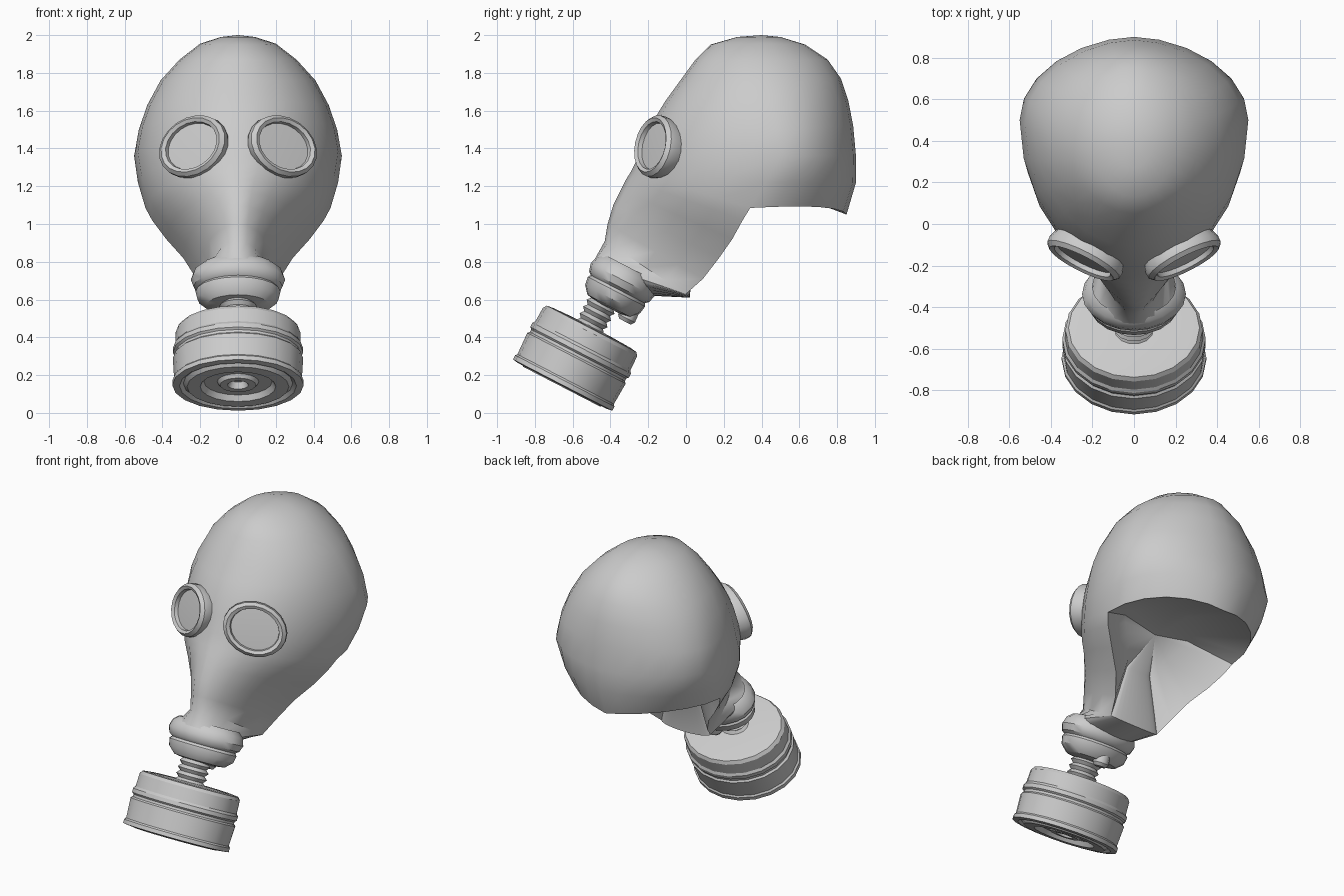
import bpy, bmesh, math
from mathutils import Vector

if "Cube" in bpy.data.objects:
    bpy.data.objects.remove(bpy.data.objects["Cube"])


def finish(bm, name, angle=35):
    bmesh.ops.recalc_face_normals(bm, faces=bm.faces)
    me = bpy.data.meshes.new(name)
    bm.to_mesh(me)
    bm.free()
    ob = bpy.data.objects.new(name, me)
    bpy.context.collection.objects.link(ob)
    bpy.ops.object.select_all(action='DESELECT')
    ob.select_set(True)
    bpy.context.view_layer.objects.active = ob
    bpy.ops.object.shade_smooth_by_angle(angle=math.radians(angle))
    return ob


def lathe(name, profile, origin, u, v, n, seg=20, angle=35):
    """Oval lathe: profile of (radius, depth along n); u and v carry the oval scale."""
    bm = bmesh.new()
    o, u, v, n = map(Vector, (origin, u, v, n))
    rings = []
    for r, d in profile:
        if r == 0:
            rings.append([bm.verts.new(o + n * d)] * seg)
        else:
            rings.append([bm.verts.new(o + n * d + (u * math.cos(a) + v * math.sin(a)) * r)
                          for a in (2 * math.pi * k / seg for k in range(seg))])
    for a, b in zip(rings, rings[1:]):
        for k in range(seg):
            m = (k + 1) % seg
            quad = list(dict.fromkeys((a[k], a[m], b[m], b[k])))
            bm.faces.new(quad)
    return finish(bm, name, angle)


# Rubber hood: rings of front (y,z), side (y,z), back (y,z) or None if open, half width, front pinch
rings = [
    ((-.48, .82), (-.33, .74), (-.18, .62), .20, 1),
    ((-.43, .91), (0, .63), (.02, .61), .18, 1),
    ((-.415, 1.0), (.09, .71), None, .22, 1.08),
    ((-.385, 1.1), (.175, .82), None, .29, 1.15),
    ((-.345, 1.18), (.245, .92), None, .38, 1.22),
    ((-.315, 1.24), (.30, 1.02), None, .455, 1.22),
    ((-.29, 1.28), (.34, 1.085), (.85, 1.05), .49, 1.18),
    ((-.25, 1.36), (.42, 1.22), (.90, 1.22), .53, 1.08),
    ((-.21, 1.46), (.50, 1.36), (.90, 1.36), .55, 1.04),
    ((-.165, 1.56), (.48, 1.50), (.885, 1.52), .525, 1.04),
    ((-.11, 1.65), (.45, 1.63), (.86, 1.65), .48, 1.04),
    ((-.03, 1.76), (.42, 1.76), (.82, 1.77), .41, 1.04),
    ((.05, 1.87), (.40, 1.87), (.75, 1.87), .31, 1.04),
    ((.13, 1.95), (.40, 1.955), (.63, 1.95), .20, 1.04),
    ((.27, 1.99), (.40, 1.99), (.50, 1.99), .09, 1),
]
N = 24
bm = bmesh.new()
grid = {}
for i, (f, c, b, w, pinch) in enumerate(rings):
    for j in range(N):
        t = 2 * math.pi * j / N
        co, si = math.cos(t), math.sin(t)
        front = j <= N // 4 or j >= 3 * N // 4
        if not front and b is None:
            continue
        end, k = (f, co) if front else (b, -co)
        x = math.copysign(abs(si) ** (pinch if front else 1.12), si) * w
        grid[i, j] = bm.verts.new((x, c[0] + (end[0] - c[0]) * k, c[1] + (end[1] - c[1]) * k))
        # hem rises slightly behind the ears
        if i == 6 and not front:
            grid[i, j].co.z += .03 * abs(si * co) * 2
top = bm.verts.new((0, .4, 2))
for i in range(len(rings)):
    for j in range(N):
        m = (j + 1) % N
        if i == len(rings) - 1:
            bm.faces.new((grid[i, j], grid[i, m], top))
            continue
        keys = [(i, j), (i, m), (i + 1, m), (i + 1, j)]
        if all(k in grid for k in keys):
            bm.faces.new([grid[k] for k in keys])

# Lining folded inward from the hem of the neck opening, closed inside
muzzle = {grid[0, j] for j in range(N)}
hem = [e for e in bm.edges if e.is_boundary and not (set(e.verts) & muzzle)]
goal = Vector((0, .08, 1.34))
inner = {}
for e in hem:
    for v in e.verts:
        if v not in inner:
            inner[v] = bm.verts.new(v.co.lerp(goal, .5))
apex = bm.verts.new((0, .2, 1.17))
for e in hem:
    a, b = e.verts
    bm.faces.new((a, b, inner[b], inner[a]))
    bm.faces.new((inner[a], inner[b], apex))
finish(bm, "hood", 45)

# Eyepieces: tilted oval rims with recessed lenses, mirrored
for side, s in (("right", 1), ("left", -1)):
    n = Vector((.46, -.85, .25)).normalized()
    across = Vector((.88, .475, 0))
    across = (across - n * across.dot(n)).normalized()
    up = across.cross(n)
    if up.z < 0:
        up = -up
    tilt = math.radians(-20)
    u = (across * math.cos(tilt) + up * math.sin(tilt)) * .20
    v = (up * math.cos(tilt) - across * math.sin(tilt)) * .165
    o = Vector((.237, -.16, 1.41))
    for q in (u, v, n, o):
        q.x *= s
    lathe(side + "_eye_rim", [(.93, -.06), (1, -.015), (.99, .015), (.88, .035), (.77, .025), (.74, -.01)],
          o, u, v, n, 20)
    lathe(side + "_lens", [(.77, .002), (0, .008)], o, u, v, n, 20)

# Shared tilted axis of the breathing parts
AX = Vector((0, -.46, -.89)).normalized()
SIDE = Vector((1, 0, 0))
DEPTH = Vector((0, .89, -.46)).normalized()

# Collar clamped around the muzzle
lathe("collar", [(.20, -.04), (.235, -.01), (.25, .035), (.235, .075), (.212, .09), (.225, .105),
                 (.215, .15), (.17, .19), (.1, .2), (0, .2)],
      (0, -.32, .735), SIDE, DEPTH * .76, AX, 20)

# Ribbed connector
lathe("connector", [(.10 if k % 2 else .08, k * .02) for k in range(11)],
      (0, -.425, .615), SIDE, DEPTH * .85, AX, 14, 25)

# Small exhale valve under the collar
lathe("exhale_valve", [(.045, -.06), (.05, .01), (.035, .03), (0, .03)],
      (0, -.31, .51), SIDE, DEPTH, AX, 12)

# Filter canister with bands and a ribbed base
lathe("filter_canister", [
    (0, -.02), (.12, -.02), (.27, -.015), (.315, -.01), (.33, .01), (.333, .09), (.345, .105), (.345, .13),
    (.333, .14), (.333, .155), (.345, .165), (.338, .29), (.348, .30), (.348, .325), (.31, .33),
    (.29, .315), (.27, .335), (.20, .335), (.18, .305), (.11, .305), (.095, .325), (.055, .325),
    (.04, .29), (0, .29)],
      (0, -.504, .436), SIDE, DEPTH * .85, AX, 20, 30)
